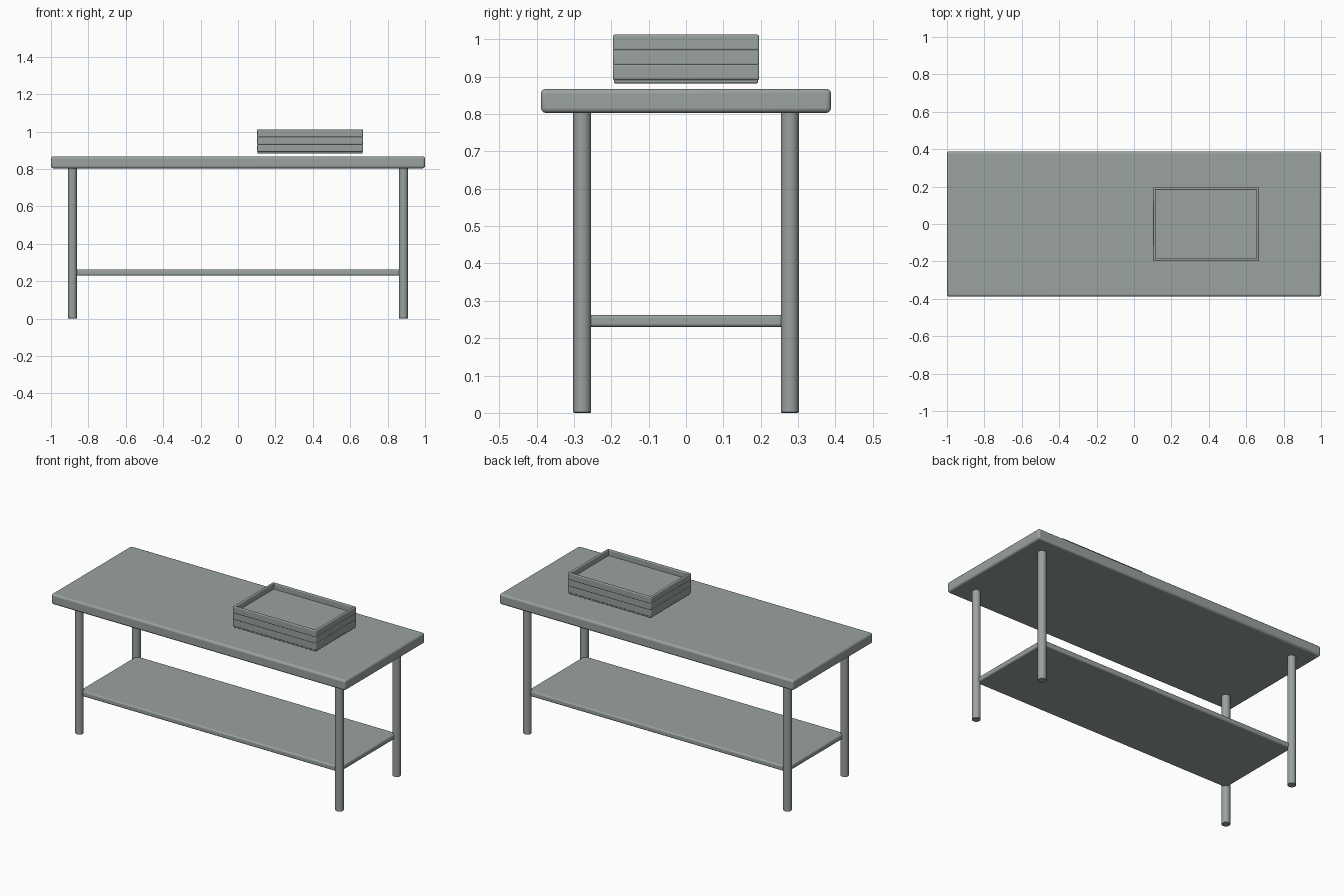
import bpy

if "Cube" in bpy.data.objects:
    bpy.data.objects.remove(bpy.data.objects["Cube"])

steel = bpy.data.materials.new("brushed steel grey")
steel.diffuse_color = (0.32, 0.36, 0.345, 1)
steel.use_nodes = True
steel.node_tree.nodes["Principled BSDF"].inputs["Base Color"].default_value = steel.diffuse_color


def finish(ob, name, bevel=0.0, segments=3):
    ob.name = name
    ob.data.materials.append(steel)
    if bevel:
        m = ob.modifiers.new("rounded edges", "BEVEL")
        m.width = bevel
        m.segments = segments
        m.limit_method = "ANGLE"
    bpy.ops.object.shade_smooth_by_angle()
    return ob


def box(name, x0, x1, y0, y1, z0, z1, bevel):
    bpy.ops.mesh.primitive_cube_add(size=1, location=((x0 + x1) / 2, (y0 + y1) / 2, (z0 + z1) / 2))
    ob = bpy.context.object
    ob.scale = (x1 - x0, y1 - y0, z1 - z0)
    bpy.ops.object.transform_apply(location=False, rotation=False, scale=True)
    return finish(ob, name, bevel)


# Worktop and lower shelf
box("worktop", -1, 1, -0.388, 0.388, 0.803, 0.867, 0.012)
box("lower_shelf", -0.885, 0.885, -0.278, 0.278, 0.23, 0.262, 0.008)

# Four round legs
for sx, side in ((-1, "left"), (1, "right")):
    for sy, end in ((-1, "front"), (1, "back")):
        bpy.ops.mesh.primitive_cylinder_add(vertices=24, radius=0.024, depth=0.805,
                                            location=(sx * 0.885, sy * 0.278, 0.4025))
        finish(bpy.context.object, f"{end}_{side}_leg", 0.002, 1)

# Stack of three shallow trays: floor plate plus four rim walls each
X0, X1, Y0, Y1, W = 0.102, 0.668, -0.196, 0.196, 0.014
for i in range(3):
    z = 0.882 + 0.0395 * i
    lo, hi = z + 0.009, z + 0.051
    box(f"tray_{i}_floor", X0 + 0.003, X1 - 0.003, Y0 + 0.003, Y1 - 0.003, z, z + 0.016, 0.003)
    box(f"tray_{i}_front_rim", X0, X1, Y0, Y0 + W, lo, hi, 0.005)
    box(f"tray_{i}_back_rim", X0, X1, Y1 - W, Y1, lo, hi, 0.005)
    box(f"tray_{i}_left_rim", X0, X0 + W, Y0, Y1, lo, hi, 0.005)
    box(f"tray_{i}_right_rim", X1 - W, X1, Y0, Y1, lo, hi, 0.005)
